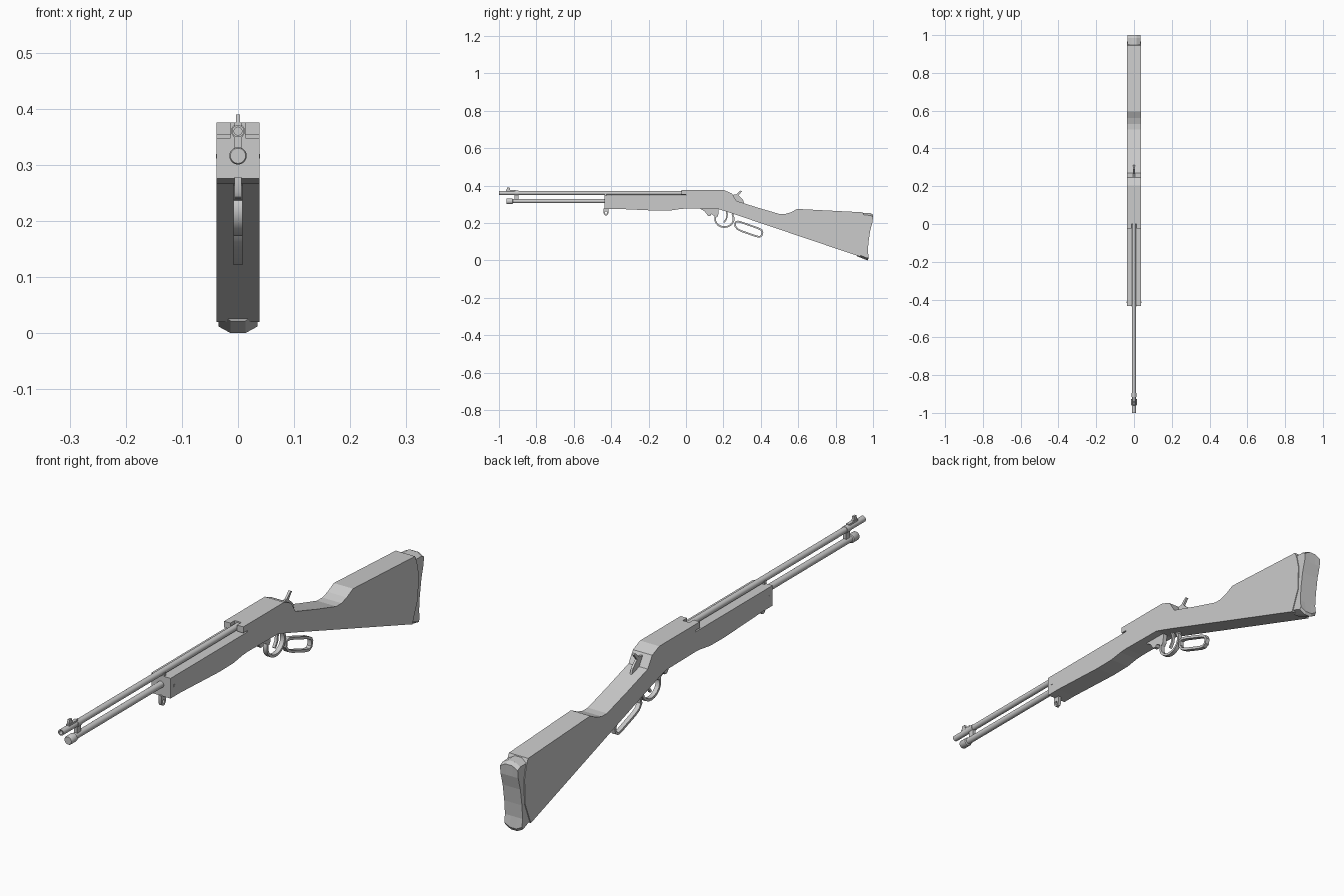
import bpy, bmesh, math
from mathutils import Vector

if "Cube" in bpy.data.objects:
    bpy.data.objects.remove(bpy.data.objects["Cube"])


def finish(name, bm, smooth=False):
    bmesh.ops.recalc_face_normals(bm, faces=bm.faces[:])
    me = bpy.data.meshes.new(name)
    bm.to_mesh(me)
    bm.free()
    ob = bpy.data.objects.new(name, me)
    bpy.context.collection.objects.link(ob)
    if smooth:
        bpy.ops.object.select_all(action='DESELECT')
        ob.select_set(True)
        bpy.context.view_layer.objects.active = ob
        bpy.ops.object.shade_smooth_by_angle(angle=math.radians(35))
    return ob


def loft(name, layers, smooth=False):
    """Join (x, [(y, z), ...]) outlines across the width into a solid."""
    bm = bmesh.new()
    rings = [[bm.verts.new((x, y, z)) for y, z in pts] for x, pts in layers]
    n = len(rings[0])
    for a, b in zip(rings, rings[1:]):
        for i in range(n):
            j = (i + 1) % n
            bm.faces.new((a[i], a[j], b[j], b[i]))
    bm.faces.new(rings[0])
    bm.faces.new(rings[-1])
    return finish(name, bm, smooth)


def slab(name, pts, half, centre=0, smooth=False):
    return loft(name, [(centre - half, pts), (centre + half, pts)], smooth)


def box(name, x0, x1, y0, y1, z0, z1):
    return slab(name, [(y0, z0), (y1, z0), (y1, z1), (y0, z1)], (x1 - x0) / 2, (x0 + x1) / 2)


def strap(name, path, thick, half, closed=False):
    """Flat metal strip that follows a side-view path."""
    pts = [Vector(p) for p in path]
    n = len(pts)
    bm = bmesh.new()
    rings = []
    for i, p in enumerate(pts):
        a = pts[i - 1] if closed or i else p
        b = pts[(i + 1) % n] if closed or i < n - 1 else p
        d = (b - a).normalized()
        off = Vector((-d.y, d.x)) * thick / 2
        o, q = p + off, p - off
        rings.append([bm.verts.new(c) for c in ((-half, *o), (half, *o), (half, *q), (-half, *q))])
    for i in range(n if closed else n - 1):
        a, b = rings[i], rings[(i + 1) % n]
        for k in range(4):
            bm.faces.new((a[k], a[(k + 1) % 4], b[(k + 1) % 4], b[k]))
    if not closed:
        bm.faces.new(rings[0])
        bm.faces.new(rings[-1])
    return finish(name, bm, True)


def turned(name, z, profile, sides=24):
    """Round part along y from (y, radius) stations."""
    bm = bmesh.new()
    rings = []
    for y, r in profile:
        rings.append([bm.verts.new((r * math.cos(t), y, z + r * math.sin(t)))
                      for t in (2 * math.pi * i / sides for i in range(sides))])
    for a, b in zip(rings, rings[1:]):
        for i in range(sides):
            j = (i + 1) % sides
            bm.faces.new((a[i], a[j], b[j], b[i]))
    bm.faces.new(rings[0])
    bm.faces.new(rings[-1])
    return finish(name, bm, True)


W = 0.038

# Wooden forend, receiver and stock
slab("forend", [(-0.435, 0.348), (0, 0.348), (0, 0.277), (-0.03, 0.275), (-0.08, 0.267),
                (-0.16, 0.266), (-0.38, 0.276), (-0.435, 0.276)], W)
slab("receiver", [(0, 0.375), (0.205, 0.375), (0.245, 0.358), (0.27, 0.318),
                  (0.27, 0.243), (0.21, 0.263), (0.17, 0.275), (0, 0.277)], W)
slab("stock", [(0.27, 0.318), (0.39, 0.28), (0.5, 0.248), (0.53, 0.248), (0.56, 0.257),
               (0.595, 0.275), (0.945, 0.257), (0.955, 0.235), (0.965, 0.19), (0.962, 0.1),
               (0.93, 0.02), (0.27, 0.243)], W)

# Butt plate with bevelled top and bottom edges
plate = [(0.94, 0.254), (0.985, 0.253), (1.0, 0.245), (0.997, 0.205), (0.985, 0.16),
         (0.976, 0.1), (0.972, 0.05), (0.976, 0.01), (0.97, 0.0), (0.915, 0.022)]
edge = [(y, z - 0.012 if z > 0.23 else z + 0.012 if z < 0.03 else z) for y, z in plate]
loft("butt_plate", [(-0.035, edge), (-0.013, plate), (0.013, plate), (0.035, edge)])

# Receiver lugs each side of the barrel, forend pins
for side, s in (("left", -1), ("right", 1)):
    a, b = sorted((s * 0.013, s * W))
    box("receiver_lug_" + side, a, b, -0.024, 0, 0.353, 0.375)
    a, b = sorted((s * 0.037, s * 0.0395))
    box("forend_pin_" + side, a, b, -0.418, -0.41, 0.311, 0.319)

# Barrel with bore, magazine tube with end cap
turned("barrel", 0.36, [(-0.96, 0.007), (-1.0, 0.007), (-1.0, 0.0108), (0.0, 0.0108)])
turned("magazine_tube", 0.317, [(-0.94, 0.0115), (-0.43, 0.0115)])
turned("magazine_cap", 0.316, [(-0.96, 0.0135), (-0.957, 0.0155), (-0.928, 0.0155), (-0.925, 0.0115)])

# Bands that hold the barrel
box("barrel_band_front", -0.006, 0.006, -0.917, -0.895, 0.322, 0.354)
turned("barrel_ring", 0.36, [(-0.917, 0.0125), (-0.895, 0.0125)])
box("barrel_band_rear", -0.013, 0.013, -0.437, -0.425, 0.345, 0.36)

# Front sight
box("front_sight_base", -0.006, 0.006, -0.962, -0.912, 0.367, 0.375)
slab("front_sight_blade", [(-0.96, 0.373), (-0.94, 0.373), (-0.943, 0.39), (-0.957, 0.39)], 0.004)

# Sling loop under the forend
strap("sling_loop", [(-0.437, 0.278), (-0.437, 0.252), (-0.433, 0.245), (-0.428, 0.243),
                     (-0.423, 0.245), (-0.419, 0.252), (-0.419, 0.278)], 0.007, 0.006)
box("sling_stud", -0.006, 0.006, -0.437, -0.419, 0.26, 0.279)

# Hammer
slab("hammer", [(0.245, 0.35), (0.268, 0.352), (0.292, 0.374), (0.299, 0.37), (0.281, 0.347),
                (0.305, 0.325), (0.312, 0.302), (0.255, 0.302)], 0.004)

# Lever: front tang, trigger guard bow and finger loop
slab("lever_tang", [(0.07, 0.28), (0.1, 0.262), (0.118, 0.238), (0.13, 0.238), (0.135, 0.247),
                    (0.165, 0.23), (0.172, 0.24), (0.175, 0.276)], 0.008)
bow = [(0.205 + 0.05 * math.cos(math.radians(a)), 0.222 + 0.044 * math.sin(math.radians(a)))
       for a in range(150, 391, 20)]
strap("trigger_guard", bow + [(0.262, 0.262)], 0.009, 0.008)
strap("lever_loop", [(0.265, 0.205), (0.278, 0.208), (0.3, 0.202), (0.385, 0.172), (0.404, 0.162),
                     (0.409, 0.15), (0.405, 0.133), (0.393, 0.126), (0.375, 0.129),
                     (0.295, 0.157), (0.274, 0.168), (0.262, 0.185)], 0.009, 0.008, True)

# Trigger
strap("trigger", [(0.215, 0.272), (0.22, 0.245), (0.216, 0.222), (0.203, 0.203)], 0.008, 0.005)
